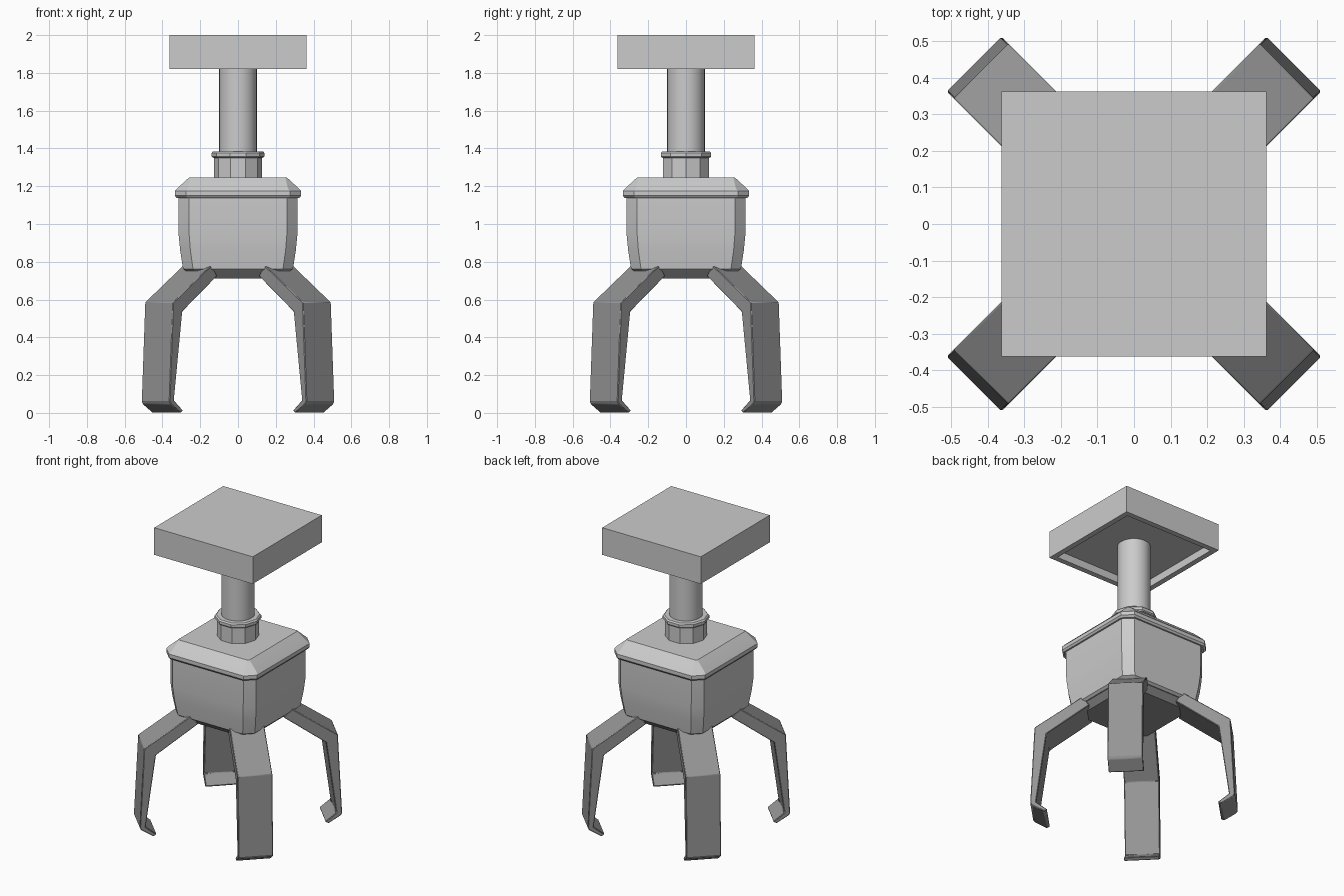
import bpy, bmesh, math
from mathutils import Matrix

if "Cube" in bpy.data.objects:
    bpy.data.objects.remove(bpy.data.objects["Cube"])

dark = bpy.data.materials.new("dark_metal")
dark.diffuse_color = (0.3, 0.3, 0.3, 1)
dark.use_nodes = True
dark.node_tree.nodes["Principled BSDF"].inputs["Base Color"].default_value = dark.diffuse_color


def finish(name, bm, mat=None, bevel=0):
    bmesh.ops.recalc_face_normals(bm, faces=bm.faces[:])
    me = bpy.data.meshes.new(name)
    bm.to_mesh(me)
    bm.free()
    ob = bpy.data.objects.new(name, me)
    bpy.context.collection.objects.link(ob)
    if mat:
        me.materials.append(mat)
    if bevel:
        mod = ob.modifiers.new("bevel", 'BEVEL')
        mod.width, mod.segments, mod.limit_method = bevel, 1, 'ANGLE'
    bpy.ops.object.select_all(action='DESELECT')
    ob.select_set(True)
    bpy.context.view_layer.objects.active = ob
    bpy.ops.object.shade_smooth_by_angle(angle=math.radians(20))
    return ob


def loft(name, rings, mat=None):
    """Skin a stack of point rings and cap both ends."""
    bm = bmesh.new()
    loops = [[bm.verts.new(p) for p in ring] for ring in rings]
    n = len(loops[0])
    for low, high in zip(loops, loops[1:]):
        for i in range(n):
            j = (i + 1) % n
            bm.faces.new((low[i], low[j], high[j], high[i]))
    bm.faces.new(loops[0][::-1])
    bm.faces.new(loops[-1])
    return finish(name, bm, mat)


def chamfered_square(z, a, b):
    pts = []
    for sx, sy in ((1, 1), (-1, 1), (-1, -1), (1, -1)):
        corner = [(sx * a, sy * b, z), (sx * b, sy * a, z)]
        pts += corner if sx * sy > 0 else corner[::-1]
    return pts


def circle(z, r, n):
    return [(r * math.cos(2 * math.pi * i / n), r * math.sin(2 * math.pi * i / n), z)
            for i in range(n)]


# Ceiling plate with a shallow recess underneath
bm = bmesh.new()
bmesh.ops.create_cube(bm, size=1, matrix=Matrix.Translation((0, 0, 1.91))
                      @ Matrix.Diagonal((0.724, 0.724, 0.18, 1)))
bm.faces.ensure_lookup_table()
under = min(bm.faces, key=lambda f: f.calc_center_median().z)
bmesh.ops.inset_region(bm, faces=[under], thickness=0.05)
floor = bmesh.ops.extrude_discrete_faces(bm, faces=[under])["faces"][0]
bmesh.ops.translate(bm, verts=floor.verts[:], vec=(0, 0, 0.05))
finish("ceiling_plate", bm)

# Pole and ten-sided collar
loft("pole", [circle(1.3, 0.1, 32), circle(1.88, 0.1, 32)])
loft("collar", [circle(z, r, 10) for z, r in (
    (1.23, 0.127), (1.35, 0.127), (1.352, 0.135), (1.358, 0.14),
    (1.376, 0.14), (1.385, 0.132))])

# Housing, lid and dark base
loft("housing", [chamfered_square(*s) for s in (
    (0.75, 0.275, 0.225), (0.762, 0.291, 0.238), (0.86, 0.306, 0.252),
    (0.95, 0.315, 0.259), (1.15, 0.315, 0.26))])
loft("lid", [chamfered_square(*s) for s in (
    (1.138, 0.325, 0.267), (1.15, 0.334, 0.275), (1.174, 0.334, 0.275),
    (1.188, 0.322, 0.265), (1.245, 0.26, 0.25))])
loft("base", [chamfered_square(*s) for s in (
    (0.712, 0.235, 0.19), (0.757, 0.275, 0.225))], dark)

# Four diagonal claws: side profile in (radius, height), extruded sideways
profile = [(0.304, 0.782), (0.592, 0.585), (0.618, 0.062), (0.61, 0.046), (0.535, 0.0),
           (0.515, 0.012), (0.583, 0.066), (0.52, 0.537), (0.26, 0.725)]
for k, side in enumerate(("back_right", "back_left", "front_left", "front_right")):
    bm = bmesh.new()
    face = bm.faces.new([bm.verts.new((r, -0.106, z)) for r, z in profile])
    new = bmesh.ops.extrude_face_region(bm, geom=[face])["geom"]
    bmesh.ops.translate(bm, vec=(0, 0.212, 0),
                        verts=[v for v in new if isinstance(v, bmesh.types.BMVert)])
    bm.transform(Matrix.Rotation(math.radians(45 + 90 * k), 4, 'Z'))
    finish(side + "_claw", bm, dark, bevel=0.004)
